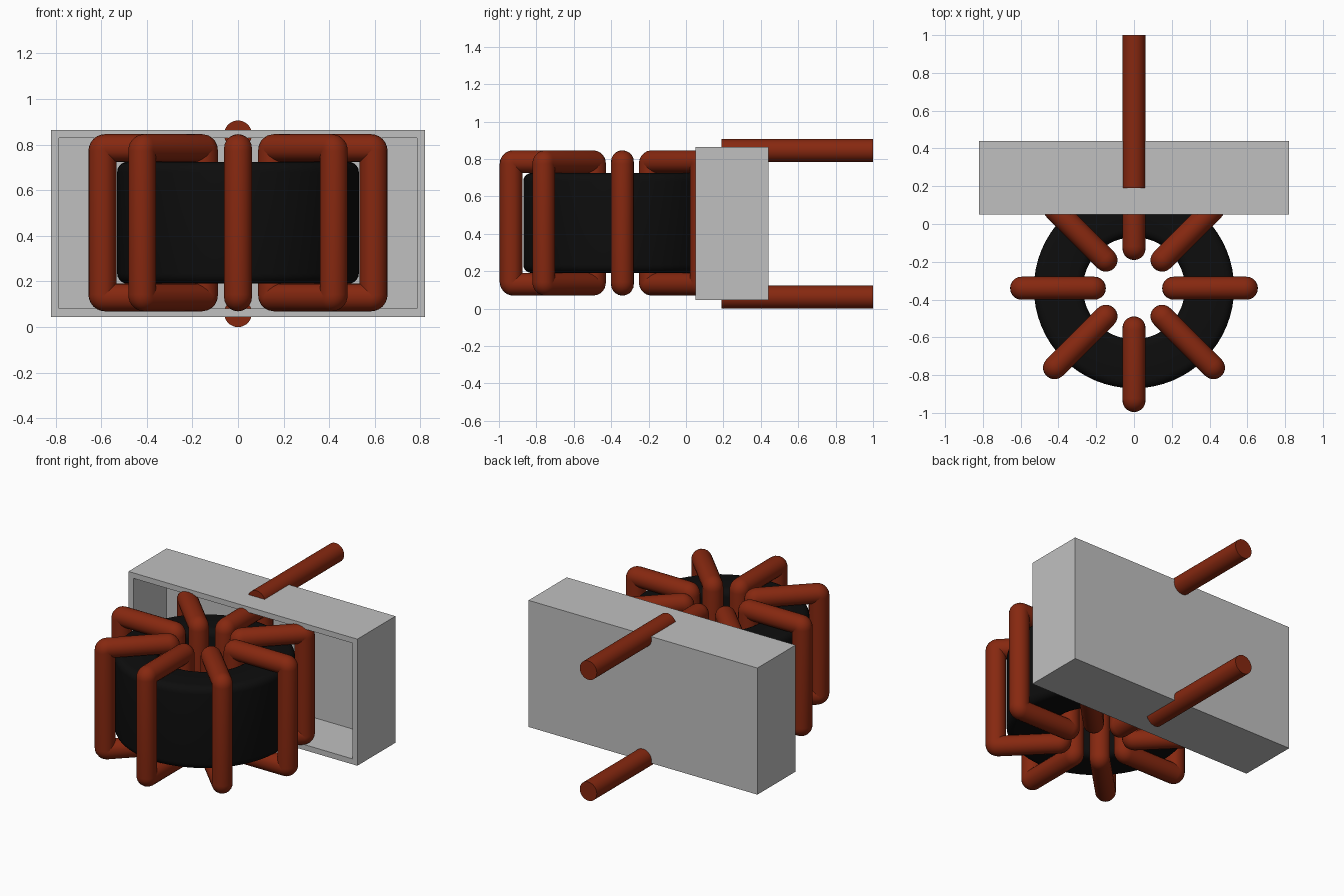
import bpy, bmesh
from math import sin, cos, pi
from mathutils import Vector, Matrix

if "Cube" in bpy.data.objects:
    bpy.data.objects.remove(bpy.data.objects["Cube"])

CENTRE_Y = -0.34
WIRE = 0.061


def material(name, rgb, rough):
    m = bpy.data.materials.new(name)
    m.use_nodes = True
    m.diffuse_color = (*rgb, 1)
    shader = m.node_tree.nodes["Principled BSDF"]
    shader.inputs["Base Color"].default_value = (*rgb, 1)
    shader.inputs["Roughness"].default_value = rough
    return m


copper = material("copper red", (0.24, 0.021, 0.005), 0.5)
black = material("ferrite black", (0.004, 0.004, 0.004), 0.5)
grey = material("light grey", (0.53, 0.53, 0.53), 0.5)


def add_object(name, bm, mat, smooth=True):
    mesh = bpy.data.meshes.new(name)
    bmesh.ops.recalc_face_normals(bm, faces=bm.faces)
    bm.to_mesh(mesh)
    bm.free()
    obj = bpy.data.objects.new(name, mesh)
    bpy.context.collection.objects.link(obj)
    mesh.materials.append(mat)
    if smooth:
        bpy.ops.object.select_all(action="DESELECT")
        obj.select_set(True)
        bpy.context.view_layer.objects.active = obj
        bpy.ops.object.shade_smooth_by_angle(angle=0.7)
    return obj


def rounded_rectangle(x0, x1, z0, z1, r, steps):
    """Points (x, z, angle of the outward normal) round a filleted rectangle."""
    corners = [(x1 - r, z1 - r), (x0 + r, z1 - r), (x0 + r, z0 + r), (x1 - r, z0 + r)]
    points = []
    for i, (cx, cz) in enumerate(corners):
        for s in range(steps + 1):
            a = (i + s / steps) * pi / 2
            points.append((cx + r * cos(a), cz + r * sin(a), a))
    return points


def skin(bm, rings):
    """Join closed rings of vertices into a closed loop of quads."""
    for i, ring in enumerate(rings):
        after = rings[(i + 1) % len(rings)]
        for j in range(len(ring)):
            k = (j + 1) % len(ring)
            bm.faces.new((ring[j], ring[k], after[k], after[j]))


# Ring core: rounded rectangle turned about the upright axis
bm = bmesh.new()
section = rounded_rectangle(0.27, 0.53, 0.19, 0.725, 0.045, 5)
turns = 64
skin(bm, [[bm.verts.new((x * cos(t), x * sin(t) + CENTRE_Y, z)) for x, z, a in section]
          for t in (2 * pi * i / turns for i in range(turns))])
add_object("ring_core", bm, black)

# Wire loops: round wire swept round a filleted rectangle, eight times
path = rounded_rectangle(0.21, 0.595, 0.13, 0.785, 0.012, 6)
sides = 20
for n in range(8):
    bm = bmesh.new()
    rings = []
    for x, z, a in path:
        out = Vector((cos(a), 0, sin(a)))
        rings.append([bm.verts.new(Vector((x, 0, z)) + WIRE * (
            out * cos(2 * pi * j / sides) + Vector((0, sin(2 * pi * j / sides), 0))))
            for j in range(sides)])
    skin(bm, rings)
    loop = add_object(f"wire_loop_{n + 1}", bm, copper)
    loop.data.transform(Matrix.Translation((0, CENTRE_Y, 0)) @ Matrix.Rotation(n * pi / 4, 4, "Z"))

# Tray: box with an open front, recessed towards the back wall
bm = bmesh.new()
bmesh.ops.create_cube(bm, size=1, matrix=Matrix.Translation((0, 0.245, 0.455))
                      @ Matrix.Diagonal((1.64, 0.39, 0.82, 1)))
bm.normal_update()
front = [f for f in bm.faces if f.normal.y < -0.9]
bmesh.ops.inset_region(bm, faces=front, thickness=0.05)
pushed = bmesh.ops.extrude_face_region(bm, geom=front)["geom"]
bmesh.ops.delete(bm, geom=front, context="FACES")
bmesh.ops.translate(bm, vec=(0, 0.34, 0), verts=[v for v in pushed if isinstance(v, bmesh.types.BMVert)])
add_object("tray", bm, grey, smooth=False)

# Straight leads leaving the back of the tray
for name, z in (("upper_lead", 0.845), ("lower_lead", 0.061)):
    bm = bmesh.new()
    bmesh.ops.create_cone(bm, cap_ends=True, segments=32, radius1=WIRE, radius2=WIRE, depth=0.81,
                          matrix=Matrix.Translation((0, 0.595, z)) @ Matrix.Rotation(pi / 2, 4, "X"))
    add_object(name, bm, copper)
